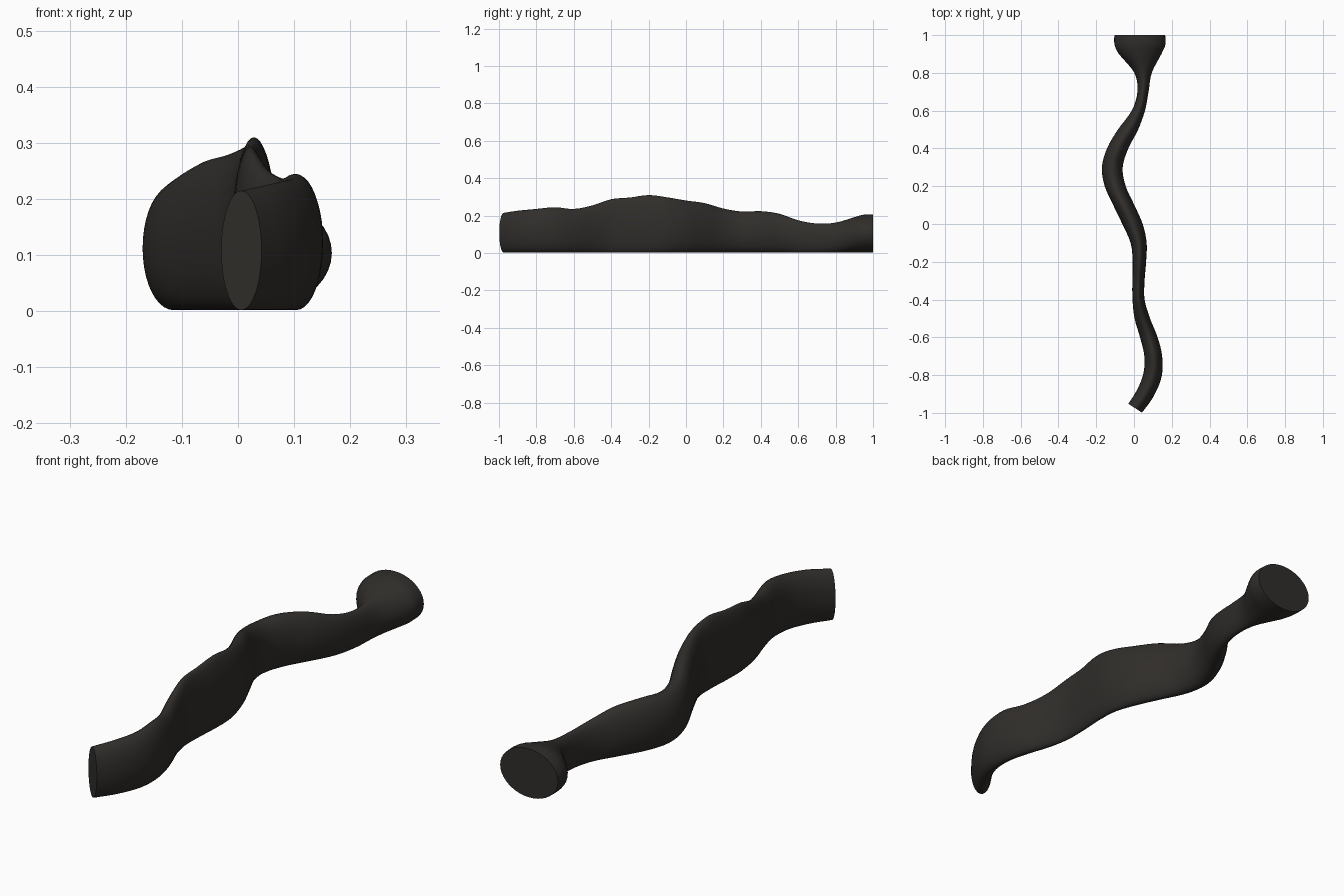
import bpy, bmesh, math

if "Cube" in bpy.data.objects:
    bpy.data.objects.remove(bpy.data.objects["Cube"])

# Cross-sections along the root: y, left x, right x, top z, end tilt (dy/dx)
SECTIONS = [
    (-0.975, -0.030, 0.042, 0.215, -0.65),
    (-0.895, 0.020, 0.100, 0.227, -0.6),
    (-0.80, 0.050, 0.146, 0.236, -0.2),
    (-0.70, 0.055, 0.149, 0.245, 0),
    (-0.60, 0.032, 0.125, 0.236, 0),
    (-0.50, 0.003, 0.085, 0.255, 0),
    (-0.40, -0.008, 0.056, 0.288, 0),
    (-0.30, -0.009, 0.056, 0.297, 0),
    (-0.20, -0.007, 0.064, 0.310, 0),
    (-0.10, -0.018, 0.067, 0.298, 0),
    (0.00, -0.062, 0.046, 0.281, 0),
    (0.10, -0.110, 0.002, 0.267, 0),
    (0.20, -0.155, -0.044, 0.238, 0),
    (0.30, -0.170, -0.060, 0.222, 0),
    (0.40, -0.143, -0.030, 0.224, 0),
    (0.50, -0.085, 0.022, 0.210, 0),
    (0.60, -0.012, 0.058, 0.175, 0),
    (0.70, 0.018, 0.077, 0.158, 0),
    (0.80, 0.002, 0.094, 0.163, 0),
    (0.90, -0.080, 0.145, 0.192, 0),
    (0.95, -0.103, 0.166, 0.205, 0),
    (1.00, -0.104, 0.165, 0.206, 0),
]
SIDES, STEPS = 40, 4


def spline(a, b, c, d, t):
    return 0.5 * (2 * b + (c - a) * t + (2 * a - 5 * b + 4 * c - d) * t * t
                  + (3 * b - a - 3 * c + d) * t ** 3)


def smooth_sections():
    n = len(SECTIONS)
    for i in range(n - 1):
        quad = [SECTIONS[min(max(i + k, 0), n - 1)] for k in (-1, 0, 1, 2)]
        for s in range(STEPS):
            yield [spline(*v, s / STEPS) for v in zip(*quad)]
    yield list(SECTIONS[-1])


# Winding root lofted through oval rings
bm = bmesh.new()
rings = []
for y, left, right, top, tilt in smooth_sections():
    cx, w = (left + right) / 2, (right - left) / 2
    ring = []
    for k in range(SIDES):
        a = math.tau * k / SIDES
        dx = w * math.cos(a)
        ring.append(bm.verts.new((cx + dx, y + tilt * dx,
                                  0.002 + (top - 0.002) * (0.5 + 0.5 * math.sin(a)))))
    rings.append(ring)
for r0, r1 in zip(rings, rings[1:]):
    for k in range(SIDES):
        j = (k + 1) % SIDES
        bm.faces.new((r0[k], r0[j], r1[j], r1[k]))

# Flat cut ends
bm.faces.new(rings[0])
bm.faces.new(rings[-1])
bmesh.ops.recalc_face_normals(bm, faces=bm.faces)

mesh = bpy.data.meshes.new("root")
bm.to_mesh(mesh)
bm.free()
root = bpy.data.objects.new("root", mesh)
bpy.context.collection.objects.link(root)

# Dark bark
bark = bpy.data.materials.new("dark_bark")
bark.diffuse_color = (0.03, 0.027, 0.024, 1)
bark.use_nodes = True
bark.node_tree.nodes["Principled BSDF"].inputs["Base Color"].default_value = bark.diffuse_color
mesh.materials.append(bark)

bpy.context.view_layer.objects.active = root
root.select_set(True)
bpy.ops.object.shade_smooth_by_angle(angle=math.radians(40))
